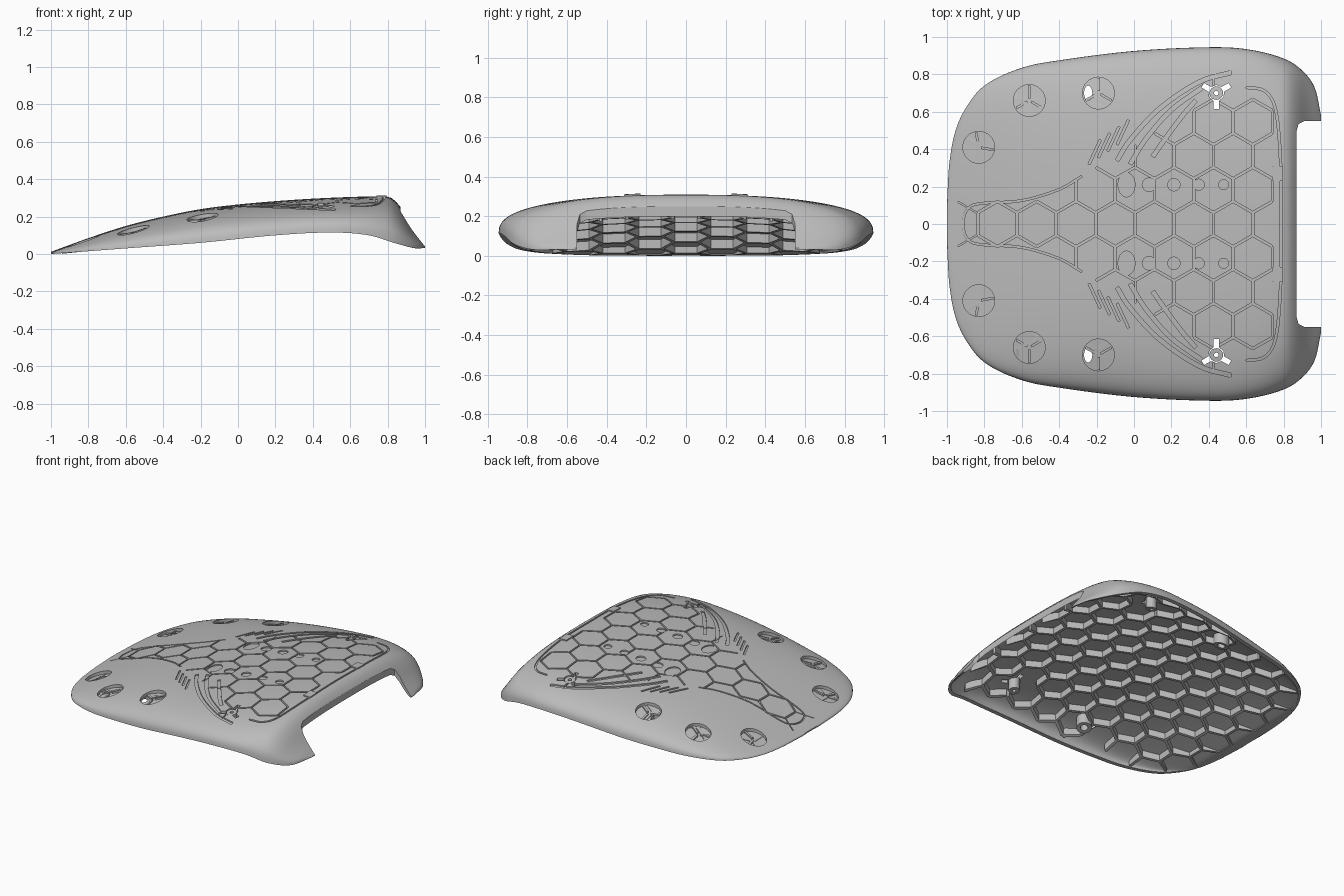
import bpy, bmesh, math
from math import sin, cos, pi, radians

cube = bpy.data.objects.get("Cube")
if cube:
    bpy.data.objects.remove(cube, do_unlink=True)

grey = bpy.data.materials.new("plain grey")
grey.use_nodes = True
COLOUR = (0.5, 0.5, 0.5, 1)
grey.diffuse_color = COLOUR
next(n for n in grey.node_tree.nodes if n.type == 'BSDF_PRINCIPLED').inputs["Base Color"].default_value = COLOUR

# Profiles along x: half width, crest height, rim height, wall thickness
WIDTH = [(-1, .1), (-.99, .3), (-.96, .48), (-.9, .62), (-.8, .74), (-.6, .835), (-.4, .875),
         (0, .925), (.4, .945), (.6, .935), (.8, .885), (.9, .82), (.97, .72), (1, .58)]
CREST = [(-1, .012), (-.8, .085), (-.6, .15), (-.4, .2), (-.2, .24), (0, .265), (.3, .29),
         (.6, .305), (.78, .308), (.82, .3), (.87, .25), (.93, .15), (1, .05)]
RIM = [(-1, 0), (-.6, .03), (-.2, .06), (.2, .1), (.5, .115), (.7, .1), (.85, .055), (.95, .03), (1, .033)]
WALL = [(-1, .03), (.75, .03), (.87, .05), (1, .03)]
PANEL = [(-.93, .06), (-.85, .11), (-.6, .12), (-.4, .18), (-.25, .27), (-.1, .31), (0, .36),
         (.2, .57), (.4, .73), (.5, .77), (.6, .72), (.77, .7)]
POWER = 2.6


def curve(table, x):
    """Smooth interpolation through a table of points."""
    x = min(max(x, table[0][0]), table[-1][0])
    i = next(k for k in range(len(table) - 1) if x <= table[k + 1][0])

    def slope(k):
        a, b = table[max(k - 1, 0)], table[min(k + 1, len(table) - 1)]
        return (b[1] - a[1]) / (b[0] - a[0])
    (x0, y0), (x1, y1) = table[i], table[i + 1]
    h = x1 - x0
    t = (x - x0) / h
    return (y0 * (1 + 2 * t) * (1 - t) ** 2 + y1 * t * t * (3 - 2 * t)
            + h * t * (1 - t) * (slope(i) * (1 - t) - slope(i + 1) * t))


def section(x, inner):
    rim, w = curve(RIM, x), curve(WIDTH, x)
    rise = curve(CREST, x) - rim
    if inner:
        return rim, w - .03, max(rise - curve(WALL, x), .002)
    return rim, w, rise


def height(x, y, inner=False):
    rim, w, rise = section(x, inner)
    r = min(abs(y) / w, 1)
    return rim + rise * (1 - r ** POWER) ** (1 / POWER)


def above(d):
    return lambda x, y: height(x, y) + d


def below(d):
    return lambda x, y: height(x, y, True) + d


def make(name, bm):
    bmesh.ops.recalc_face_normals(bm, faces=bm.faces)
    mesh = bpy.data.meshes.new(name)
    bm.to_mesh(mesh)
    bm.free()
    mesh.materials.append(grey)
    obj = bpy.data.objects.new(name, mesh)
    bpy.context.collection.objects.link(obj)
    return obj


def slab(name, flat, low, high):
    """Turn a flat layout into a solid that follows two height functions."""
    bm = bmesh.new()
    a = {v: bm.verts.new((v.co.x, v.co.y, low(v.co.x, v.co.y))) for v in flat.verts}
    b = {v: bm.verts.new((v.co.x, v.co.y, high(v.co.x, v.co.y))) for v in flat.verts}
    for f in flat.faces:
        bm.faces.new([b[v] for v in f.verts])
        bm.faces.new([a[v] for v in reversed(f.verts)])
    for e in flat.edges:
        if len(e.link_loops) == 1:
            p = e.link_loops[0].vert
            q = e.other_vert(p)
            bm.faces.new([a[p], a[q], b[q], b[p]])
    flat.free()
    bmesh.ops.triangulate(bm, faces=[f for f in bm.faces if len(f.verts) > 4])
    return make(name, bm)


def polygon(flat, pts):
    flat.faces.new([flat.verts.new((x, y, 0)) for x, y in pts])


def disc(flat, x, y, rx, ry, n=32):
    polygon(flat, [(x + rx * cos(2 * pi * k / n), y + ry * sin(2 * pi * k / n)) for k in range(n)])


def ring(flat, x, y, outer, inner, n=24):
    loops = [[flat.verts.new((x + r * cos(2 * pi * k / n), y + r * sin(2 * pi * k / n), 0))
              for k in range(n)] for r in (outer, inner)]
    for k in range(n):
        m = (k + 1) % n
        flat.faces.new([loops[0][k], loops[0][m], loops[1][m], loops[1][k]])


def ribbon(flat, path, width, steps=4):
    """Strip of even width along a smoothed path."""
    n = (len(path) - 1) * steps
    axes = [[(i, p[c]) for i, p in enumerate(path)] for c in (0, 1)]
    pts = [[curve(t, k / steps) for t in axes] for k in range(n + 1)]
    pairs = []
    for k, (x, y) in enumerate(pts):
        p, q = pts[max(k - 1, 0)], pts[min(k + 1, n)]
        dx, dy = q[0] - p[0], q[1] - p[1]
        s = width / 2 / math.hypot(dx, dy)
        pairs.append([flat.verts.new((x - dy * s * d, y + dx * s * d, 0)) for d in (1, -1)])
    for (a, b), (c, d) in zip(pairs, pairs[1:]):
        flat.faces.new([a, b, d, c])


def honeycomb(keep, wall):
    """Flat network of hexagon walls, kept where the rule allows."""
    flat, step = bmesh.new(), .21
    r = step / math.sqrt(3)
    for j in range(-6, 7):
        for i in range(-8, 3):
            cx, cy = .53 + step * (i + (j % 2) / 2), 1.5 * r * j
            polygon(flat, [(cx + r * cos(pi / 6 + k * pi / 3), cy + r * sin(pi / 6 + k * pi / 3)) for k in range(6)])
    bmesh.ops.remove_doubles(flat, verts=flat.verts, dist=.002)
    walls = set(bmesh.ops.inset_individual(flat, faces=flat.faces[:], thickness=wall / 2)["faces"])
    drop = []
    for f in flat.faces:
        c = f.calc_center_median()
        if f not in walls or not keep(c.x, c.y):
            drop.append(f)
    bmesh.ops.delete(flat, geom=drop, context='FACES')
    return flat


# Domed shell, lofted through closed cross-sections
bm = bmesh.new()
rows, across = 72, 48
loops = []
for i in range(rows + 1):
    x = -cos(pi * i / rows)
    loop = []
    for inner in (False, True):
        rim, w, rise = section(x, inner)
        side = []
        for k in range(across + 1):
            a = pi * (k / across - .5)
            y = math.copysign(abs(sin(a)) ** (2 / POWER), a) * w
            side.append(bm.verts.new((x, y, rim + rise * max(cos(a), 0) ** (2 / POWER))))
        loop += side[::-1] if inner else side
    loops.append(loop)
for p, q in zip(loops, loops[1:]):
    for k in range(len(p)):
        m = (k + 1) % len(p)
        bm.faces.new([p[k], p[m], q[m], q[k]])
bm.faces.new(loops[0])
bm.faces.new(loops[-1])
shell = make("shell", bm)

# Cutters: hexagon grooves, trim grooves, round pockets, through openings
grooves = slab("hexagon_groove_cutter",
               honeycomb(lambda x, y: -.9 < x < .775 and abs(y) < curve(PANEL, x), .014),
               above(-.012), above(.03))
trim, pockets, openings = bmesh.new(), bmesh.new(), bmesh.new()
half = [(-.28, .255), (-.4, .185), (-.6, .125), (-.82, .11), (-.89, .08)]
ribbon(trim, half + [(-.915, 0)] + [(x, -y) for x, y in half[::-1]], .01)
edge = [(.6, .73), (.7, .71), (.76, .6), (.785, .3)]
ribbon(trim, edge + [(.785, 0)] + [(x, -y) for x, y in edge[::-1]], .012)
HOLES = [(-.83, .41), (-.56, .66), (-.19, .7)]
STAR = (.44, .7)
bands = [[(-.09, .34), (-.02, .45), (.14, .62), (.35, .76), (.52, .81)],
         [(-.02, .32), (.06, .45), (.2, .61), (.38, .74)],
         [(.1, .36), (.17, .46), (.26, .58), (.33, .66)]]
for s in (1, -1):
    for band in bands:
        ribbon(trim, [(x, y * s) for x, y in band], .022, 6)
    for k in range(4):
        x, y = -.24 + .05 * k, .32 + .035 * k
        ribbon(trim, [(x, y * s), (x + .06, (y + .13) * s)], .012)
    disc(trim, -.04, .21 * s, .045, .065)
    for k in range(4):
        disc(trim, .08 + .133 * k, .21 * s, .036 - .003 * k, .036 - .003 * k, 20)
    for x, y in HOLES:
        disc(pockets, x, y * s, .085, .085)
    disc(openings, -.245, .7 * s, .022, .04)
    star = []
    for k in range(3):
        a = pi / 6 + k * 2 * pi / 3
        star += [(a + d, r) for d, r in ((-.35, .043), (-.16, .085), (.16, .085), (.35, .043), (pi / 3, .043))]
    polygon(openings, [(STAR[0] + r * cos(a), (STAR[1] + r * sin(a)) * s) for a, r in star])
corner = [(1.2, .55), (.91, .55), (.88, .535), (.87, .5)]
polygon(openings, corner + [(x, -y) for x, y in corner[::-1]])
cutters = [grooves,
           slab("trim_groove_cutter", trim, above(-.009), above(.03)),
           slab("pocket_cutter", pockets, above(-.022), above(.05)),
           slab("opening_cutter", openings, lambda x, y: -.2, lambda x, y: .6)]
bpy.context.view_layer.objects.active = shell
for cutter in cutters:
    mod = shell.modifiers.new(cutter.name, 'BOOLEAN')
    mod.operation, mod.solver, mod.object = 'DIFFERENCE', 'EXACT', cutter
    bpy.ops.object.modifier_apply(modifier=mod.name)
for cutter in cutters:
    bpy.data.objects.remove(cutter, do_unlink=True)

# Honeycomb stiffening ribs under the shell


def rib_area(x, y):
    clear = math.hypot(x - STAR[0], abs(y) - STAR[1]) > .1
    return clear and -.94 < x < .83 and abs(y) < .94 * section(x, True)[1]


def rib_foot(x, y):
    z = height(x, y, True)
    return min(z - .004, max(z - .045, curve(RIM, x)))


slab("underside_ribs", honeycomb(rib_area, .022), rib_foot, below(.008))

# Bars inside the pockets, screw posts and small rear tabs
bars, posts, tabs = bmesh.new(), bmesh.new(), bmesh.new()
for s in (1, -1):
    for n, (x, y) in enumerate(HOLES):
        for a in ((100, -10), (90, 210, 330), (90, 210, 330))[n]:
            a = radians(a)
            dx, dy = cos(a) * .08, sin(a) * .08
            ribbon(bars, [(x + dx * .15, (y + dy * .15) * s), (x + dx, (y + dy) * s)], .014, 1)
    ring(posts, STAR[0], STAR[1] * s, .036, .012)
    ring(posts, -.16, .7 * s, .05, .025)
    polygon(tabs, [(.74, .23 * s), (.795, .23 * s), (.795, .31 * s), (.74, .31 * s)])
slab("pocket_bars", bars, above(-.024), above(-.012))
slab("screw_posts", posts, below(-.07), lambda x, y: height(x, y) - (.005 if x > 0 else .024))
slab("rear_tabs", tabs, above(-.01), above(.008))

bpy.ops.object.select_all(action='DESELECT')
shell.select_set(True)
bpy.ops.object.shade_smooth_by_angle(angle=radians(30))
